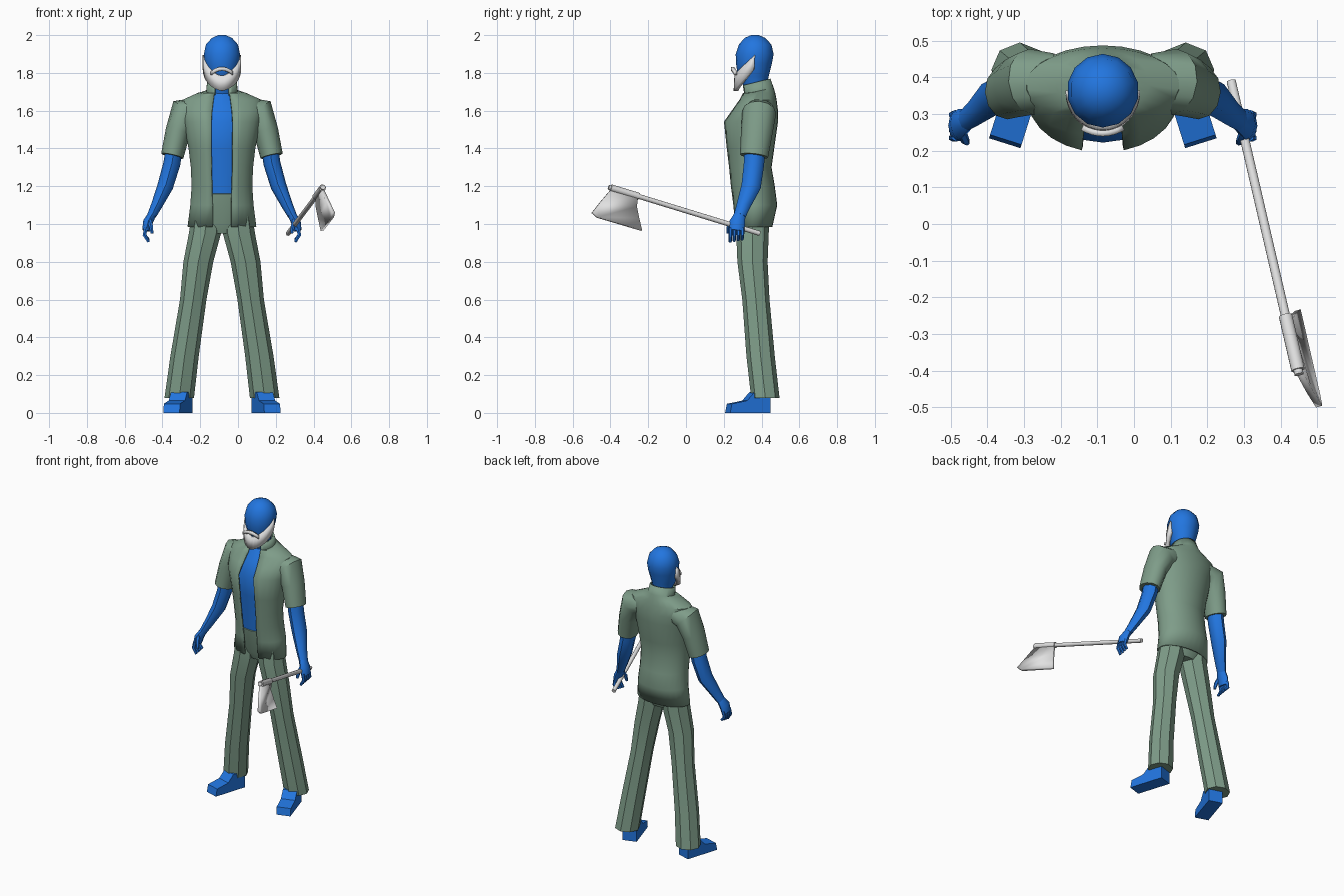
import bpy, bmesh
from math import sin, cos, pi, asin, radians
from mathutils import Vector

if "Cube" in bpy.data.objects:
    bpy.data.objects.remove(bpy.data.objects["Cube"], do_unlink=True)

MID = -.085  # x of the figure's symmetry plane


def make_material(name, rgb):
    mat = bpy.data.materials.new(name)
    mat.use_nodes = True
    color = (*rgb, 1)
    mat.diffuse_color = color
    mat.node_tree.nodes["Principled BSDF"].inputs["Base Color"].default_value = color
    return mat


SKIN = make_material("blue_skin", (.016, .18, .74))
CLOTH = make_material("green_cloth", (.21, .335, .25))
PALE = make_material("pale_grey", (.75, .75, .75))


def finish(name, bm, mat, angle, thickness=0, offset=0):
    """Turn a bmesh into a shaded object, optionally thickened."""
    bmesh.ops.recalc_face_normals(bm, faces=bm.faces)
    mesh = bpy.data.meshes.new(name)
    bm.to_mesh(mesh)
    bm.free()
    obj = bpy.data.objects.new(name, mesh)
    bpy.context.collection.objects.link(obj)
    mesh.materials.append(mat)
    bpy.ops.object.select_all(action='DESELECT')
    obj.select_set(True)
    bpy.context.view_layer.objects.active = obj
    bpy.ops.object.shade_smooth_by_angle(angle=radians(angle))
    if thickness:
        mod = obj.modifiers.new("thickness", 'SOLIDIFY')
        mod.thickness = thickness
        mod.offset = offset
    return obj


def bridge(bm, rings, closed):
    """Join consecutive rings of vertices with quads."""
    rings = [[bm.verts.new(p) for p in ring] for ring in rings]
    count = len(rings[0])
    for low, high in zip(rings, rings[1:]):
        for i in range(count if closed else count - 1):
            j = (i + 1) % count
            bm.faces.new((low[i], low[j], high[j], high[i]))
    return rings


def tube(name, stations, mat, sides=8, angle=50, flat=False):
    """Loft ellipses (x, y, z, radius across, radius in depth) along a path."""
    centres = [Vector(s[:3]) for s in stations]
    rings = []
    for i, (centre, station) in enumerate(zip(centres, stations)):
        along = centres[min(i + 1, len(centres) - 1)] - centres[max(i - 1, 0)]
        along = Vector((0, 0, 1)) if flat else along.normalized()
        depth = Vector((0, 1, 0))
        depth = (depth - along * depth.dot(along)).normalized()
        across = depth.cross(along)
        turns = [2 * pi * k / sides for k in range(sides)]
        rings.append([centre + across * station[3] * sin(t) - depth * station[4] * cos(t)
                      for t in turns])
    bm = bmesh.new()
    rings = bridge(bm, rings, True)
    bm.faces.new(rings[0])
    bm.faces.new(rings[-1])
    return finish(name, bm, mat, angle)


def body(name, rows, mat, sides):
    """Upright loft from rows of (z, half width, front y, back y)."""
    return tube(name, [(MID, (f + b) / 2, z, w, (b - f) / 2) for z, w, f, b in rows],
                mat, sides, 50, True)


# Head with neck, bare chest and trouser top
body("head", [
    (1.62, .06, .32, .43), (1.74, .06, .3, .43), (1.78, .075, .275, .437),
    (1.85, .093, .265, .455), (1.9, .098, .263, .464), (1.95, .087, .28, .452),
    (1.985, .055, .31, .42), (2, .02, .345, .385)], SKIN, 14)
body("chest", [
    (1.16, .13, .255, .43), (1.4, .15, .235, .44), (1.54, .165, .222, .45),
    (1.62, .15, .265, .45), (1.7, .06, .315, .44)], SKIN, 16)
body("trouser_top", [
    (.95, .1, .3, .42), (1, .155, .28, .44), (1.16, .145, .25, .445),
    (1.17, .12, .28, .42)], CLOTH, 16)

# Open shirt with stand-up collar: (z, half width, front y, back y, half gap)
shirt_rows = [
    (.985, .178, .262, .452, .05), (1.1, .163, .25, .478, .05),
    (1.2, .156, .236, .465, .052), (1.3, .16, .226, .448, .055),
    (1.4, .172, .214, .462, .056), (1.54, .2, .2, .482, .056),
    (1.6, .215, .245, .482, .052), (1.655, .205, .285, .475, .045),
    (1.69, .125, .3, .468, .04), (1.7, .08, .302, .46, .036),
    (1.75, .074, .296, .442, .036)]
rings = []
COLUMNS = 24
for z, w, front, back, gap in shirt_rows:
    start = asin(gap / w)
    ring = []
    for k in range(COLUMNS + 1):
        t = start + (2 * pi - 2 * start) * k / COLUMNS
        slope = .018 if z > 1.69 else 0
        ring.append((MID + w * sin(t),
                     (front + back) / 2 - (back - front) / 2 * cos(t),
                     z - slope * cos(t)))
    rings.append(ring)
bm = bmesh.new()
bridge(bm, rings, False)
finish("open_shirt", bm, CLOTH, 40, .01)

# Beard: a band around the jaw that rises to the sideburns
outer_low, outer_high = [], []
for k in range(-8, 9):
    t = k / 8
    a = t * pi / 2
    x, y = MID + .102 * sin(a), .36 - .108 * cos(a)
    outer_low.append((x, y, 1.705 + .115 * abs(t) ** 1.6))
    outer_high.append((x, y + .004, 1.785 + .11 * abs(t) ** 1.5))
bm = bmesh.new()
bridge(bm, [outer_low, outer_high], False)
finish("beard", bm, PALE, 40, .024, -1)

# Moustache over the mouth
rows = [[(MID + .014 * k, .247 + .001 * k * k, z - .0015 * k * k) for k in range(-4, 5)]
        for z in (1.812, 1.832)]
bm = bmesh.new()
bridge(bm, rows, False)
finish("moustache", bm, PALE, 40, .016)

# Limbs, the same on both sides
for side, word in ((-1, "right"), (1, "left")):
    def limb(part, stations, mat, sides=8, angle=50, flat=False):
        placed = [(MID + side * s[0], *s[1:]) for s in stations]
        return tube(word + "_" + part, placed, mat, sides, angle, flat)

    limb("trouser_leg", [
        (.082, .355, 1.04, .08, .085), (.09, .352, .95, .085, .086),
        (.125, .352, .8, .079, .08), (.152, .37, .6, .07, .072),
        (.198, .395, .3, .075, .075), (.226, .42, .08, .078, .075)],
        CLOTH, 8, 25, True)
    limb("sleeve", [
        (.13, .39, 1.6, .07, .075), (.195, .388, 1.592, .085, .09),
        (.233, .375, 1.49, .066, .084), (.263, .36, 1.36, .06, .075)],
        CLOTH, 12)
    limb("arm", [
        (.25, .365, 1.42, .045, .055), (.265, .36, 1.32, .045, .054),
        (.3, .345, 1.2, .042, .052), (.345, .305, 1.1, .03, .038),
        (.372, .285, 1.045, .024, .032)], SKIN)
    limb("palm", [
        (.37, .285, 1.05, .022, .03), (.392, .272, 1.01, .026, .042),
        (.402, .268, .965, .02, .04)], SKIN)
    for finger in range(4):
        y = .237 + .021 * finger
        limb("finger_" + str(finger + 1), [
            (.402, y, .98, .011, .011), (.41, y - .002, .942, .011, .01),
            (.388, y - .003, .905 + .004 * finger, .008, .008)], SKIN, 6)
    limb("thumb", [
        (.385, .25, 1.02, .014, .014), (.375, .227, .985, .012, .012),
        (.37, .222, .95, .008, .008)], SKIN, 6)

    # Shoe: side profile (length, height) swept across its width, toes turned out
    forward = Vector((side * .3, -.954, 0))
    across = Vector((.954, side * .3, 0))
    heel = Vector((MID + side * .2, .435, 0))
    profile = [(0, 0), (0, .11), (.09, .11), (.13, .065), (.215, .048), (.225, 0)]
    rings = [[heel + forward * l + across * w + Vector((0, 0, h)) for l, h in profile]
             for w in (-.045, .045)]
    bm = bmesh.new()
    for cap in bridge(bm, rings, True):
        bm.faces.new(cap)
    finish(word + "_shoe", bm, SKIN, 20)

# Axe: handle, socket and blade
butt, tip = Vector((.265, .39, .95)), Vector((.45, -.41, 1.195))
for part, start, end, radius in (("handle", 0, 1, .013), ("socket", .8, .985, .019)):
    ends = [butt.lerp(tip, f) for f in (start, end)]
    tube("axe_" + part, [(*p, radius, radius) for p in ends], PALE, 10)
outline = [(.448, -.4, 1.18), (.478, -.455, 1.115), (.505, -.498, 1.06),
           (.5, -.47, 1.035), (.446, -.235, .965), (.432, -.25, 1.03),
           (.42, -.262, 1.09), (.418, -.257, 1.14)]
bm = bmesh.new()
bm.faces.new([bm.verts.new(p) for p in outline])
finish("axe_blade", bm, PALE, 20, .018)
